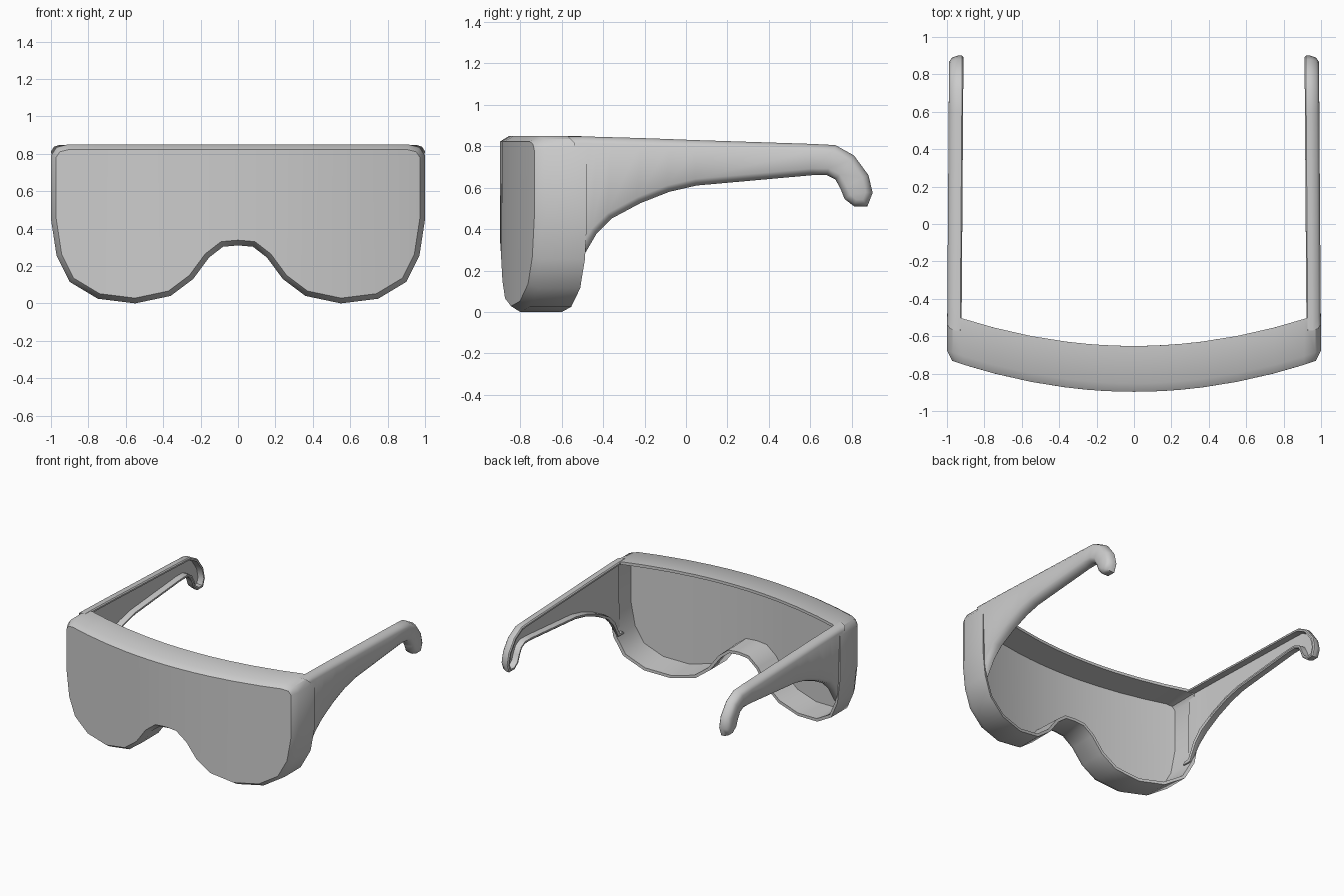
import bpy, bmesh, math
from mathutils import Vector

if "Cube" in bpy.data.objects:
    bpy.data.objects.remove(bpy.data.objects["Cube"])


def inset(ring, d):
    """Mitred inward offset of a counter-clockwise 2D ring."""
    out = []
    for i, p in enumerate(ring):
        a = (p - ring[i - 1]).normalized()
        b = (ring[(i + 1) % len(ring)] - p).normalized()
        n1, n2 = Vector((-a.y, a.x)), Vector((-b.y, b.x))
        out.append(p + (n1 + n2) / (1 + n1.dot(n2)) * d)
    return out


def shell(name, low, high, sections, place, open_end=False):
    """Tray: outer face, wall rings and inner face between paired edges."""
    n = len(low)
    ring = [Vector(p) for p in low + high[::-1]]
    m = len(ring)
    bm = bmesh.new()
    rows = [[bm.verts.new(place(p, q, depth)) for p, q in zip(inset(ring, off), ring)]
            for off, depth in sections]
    for r, s in zip(rows, rows[1:]):
        for i in range(m - 1 if open_end else m):
            j = (i + 1) % m
            bm.faces.new((r[i], r[j], s[j], s[i]))
    for r in (rows[0], rows[-1]):
        for i in range(n - 1):
            bm.faces.new((r[i], r[i + 1], r[m - 2 - i], r[m - 1 - i]))
    bmesh.ops.recalc_face_normals(bm, faces=bm.faces)
    me = bpy.data.meshes.new(name)
    bm.to_mesh(me)
    bm.free()
    ob = bpy.data.objects.new(name, me)
    bpy.context.collection.objects.link(ob)
    bpy.ops.object.select_all(action='DESELECT')
    ob.select_set(True)
    bpy.context.view_layer.objects.active = ob
    bpy.ops.object.shade_smooth_by_angle(angle=math.radians(40))
    return ob


def both_sides(half):
    return [(-x, z) for x, z in half[:0:-1]] + half


# Wraparound lens with its rim: lower and upper edges, seen from the front
lower = [(0, .31), (.08, .303), (.155, .245), (.24, .13), (.36, .04),
         (.55, 0), (.75, .025), (.9, .115), (.97, .255), (1, .45)]
upper = [(x, .85) for x in (0, .08, .155, .24, .36, .55, .75, .91)] + [(.97, .835), (1, .79)]


def bend(p, q, depth):
    return (p.x, -.897 + .175 * p.x ** 2 + depth, p.y)


shell("lens_and_rim", both_sides(lower), both_sides(upper),
      [(.028, 0), (0, .045), (0, .245), (.022, .245), (.028, .025)], bend)

# Temple arm: lower and upper edges, seen from the side, hollow on the inside
arm_low = [(-.57, .26), (-.5, .26), (-.43, .38), (-.36, .45), (-.22, .525), (-.08, .58),
           (.05, .61), (.61, .66), (.68, .66), (.72, .64), (.745, .595), (.765, .545), (.81, .51)]
arm_high = [(-.57, .847), (-.5, .847), (-.43, .845), (-.36, .843), (-.22, .839), (-.08, .834),
            (.05, .829), (.6, .811), (.72, .805), (.81, .755), (.88, .66), (.9, .575), (.875, .51)]


def arm_place(p, q, depth):
    low = min(1, max(0, (.45 - q.y) / .19)) if q.x < 0 else 0
    outer = .999 - .007 * (q.x + .57) - .029 * low
    return (outer - depth * (1 - .5 * low), p.x, p.y)


arm = shell("temple_arm", arm_low, arm_high,
            [(.032, 0), (.01, .015), (0, .045), (0, .07), (.008, .077),
             (.02, .077), (.024, .03)], arm_place, open_end=True)
arm.modifiers.new("mirror", 'MIRROR').use_clip = False
